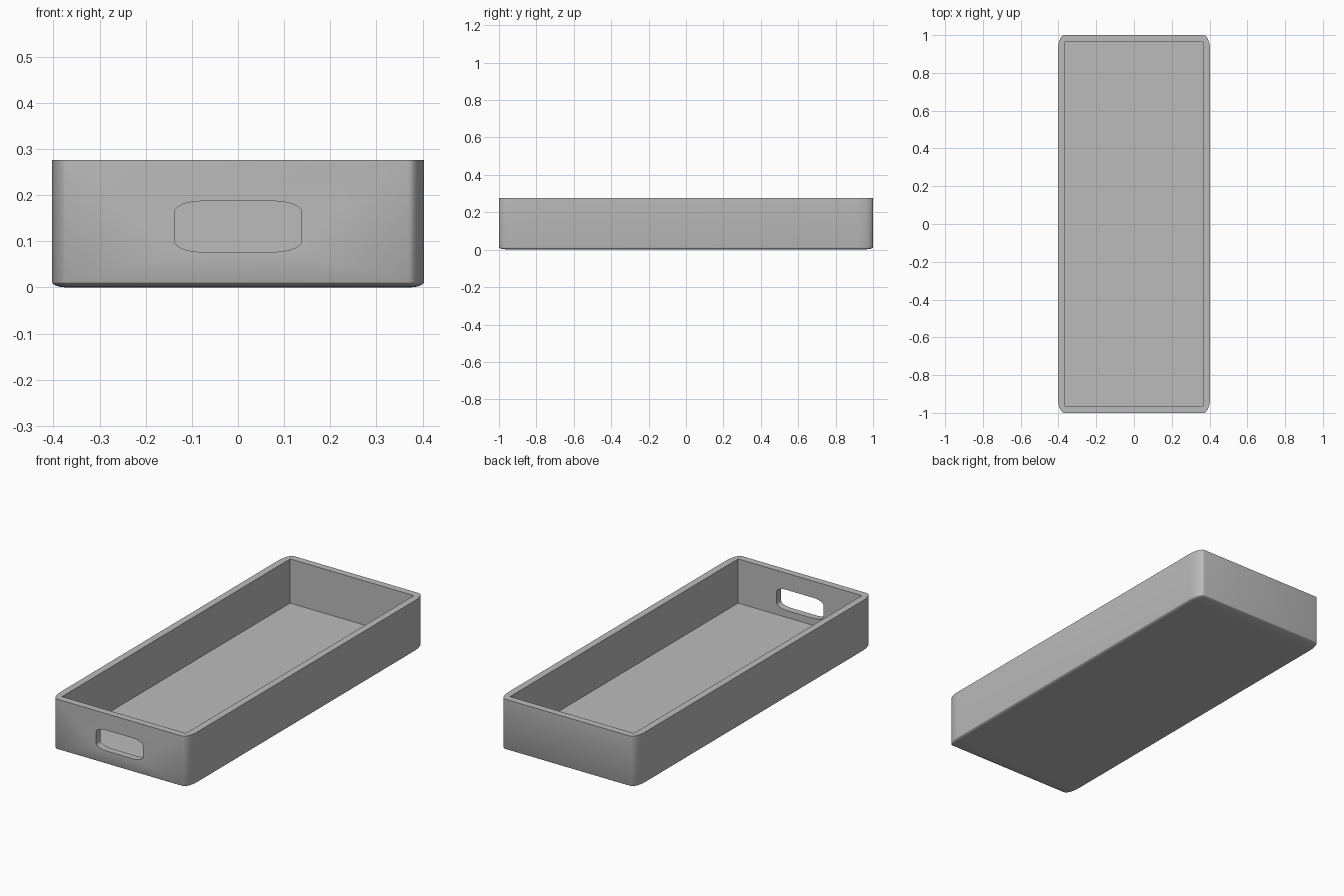
import bpy, bmesh
from mathutils import Matrix

cube = bpy.data.objects.get("Cube")
if cube:
    bpy.data.objects.remove(cube)

WIDTH, LENGTH, HEIGHT = 0.806, 2.0, 0.276
WALL, FLOOR = 0.037, 0.04

gray = bpy.data.materials.new("light gray")
gray.use_nodes = True
gray.diffuse_color = (0.5, 0.5, 0.5, 1)
gray.node_tree.nodes["Principled BSDF"].inputs["Base Color"].default_value = (0.5, 0.5, 0.5, 1)


def block(name, size, center, radius=0, segments=8, pick=None):
    """Unit cube, chosen edges rounded, then stretched to size."""
    bm = bmesh.new()
    bmesh.ops.create_cube(bm, size=1)
    if pick:
        edges = [e for e in bm.edges if pick(e)]
        bmesh.ops.bevel(bm, geom=edges, offset=radius, segments=segments,
                        profile=0.5, affect='EDGES', clamp_overlap=True)
    bm.transform(Matrix.Translation(center) @ Matrix.Diagonal((*size, 1)))
    mesh = bpy.data.meshes.new(name)
    bm.to_mesh(mesh)
    bm.free()
    mesh.materials.append(gray)
    obj = bpy.data.objects.new(name, mesh)
    bpy.context.collection.objects.link(obj)
    return obj


# Tray shell: every edge rounded except the top rim
tray = block("tray", (WIDTH, LENGTH, HEIGHT), (0, 0, HEIGHT / 2), 0.042, 10,
             lambda e: not all(v.co.z > 0 for v in e.verts))

# Interior cavity
cavity = block("cavity_cutter", (WIDTH - 2 * WALL, LENGTH - 2 * WALL, HEIGHT),
               (0, 0, FLOOR + HEIGHT / 2))

# Hand hole through the front wall only
hole = block("hand_hole_cutter", (0.276, 0.2, 0.11), (0, -LENGTH / 2, 0.132), 0.22, 10,
             lambda e: abs(e.verts[0].co.y - e.verts[1].co.y) > 0.5)

bpy.ops.object.select_all(action='DESELECT')
bpy.context.view_layer.objects.active = tray
tray.select_set(True)
for cutter in (cavity, hole):
    cutter.hide_render = True
    mod = tray.modifiers.new(cutter.name, 'BOOLEAN')
    mod.operation = 'DIFFERENCE'
    mod.solver = 'EXACT'
    mod.object = cutter
    bpy.ops.object.modifier_apply(modifier=mod.name)
    bpy.data.objects.remove(cutter)

bpy.ops.object.shade_smooth_by_angle(angle=0.6)
